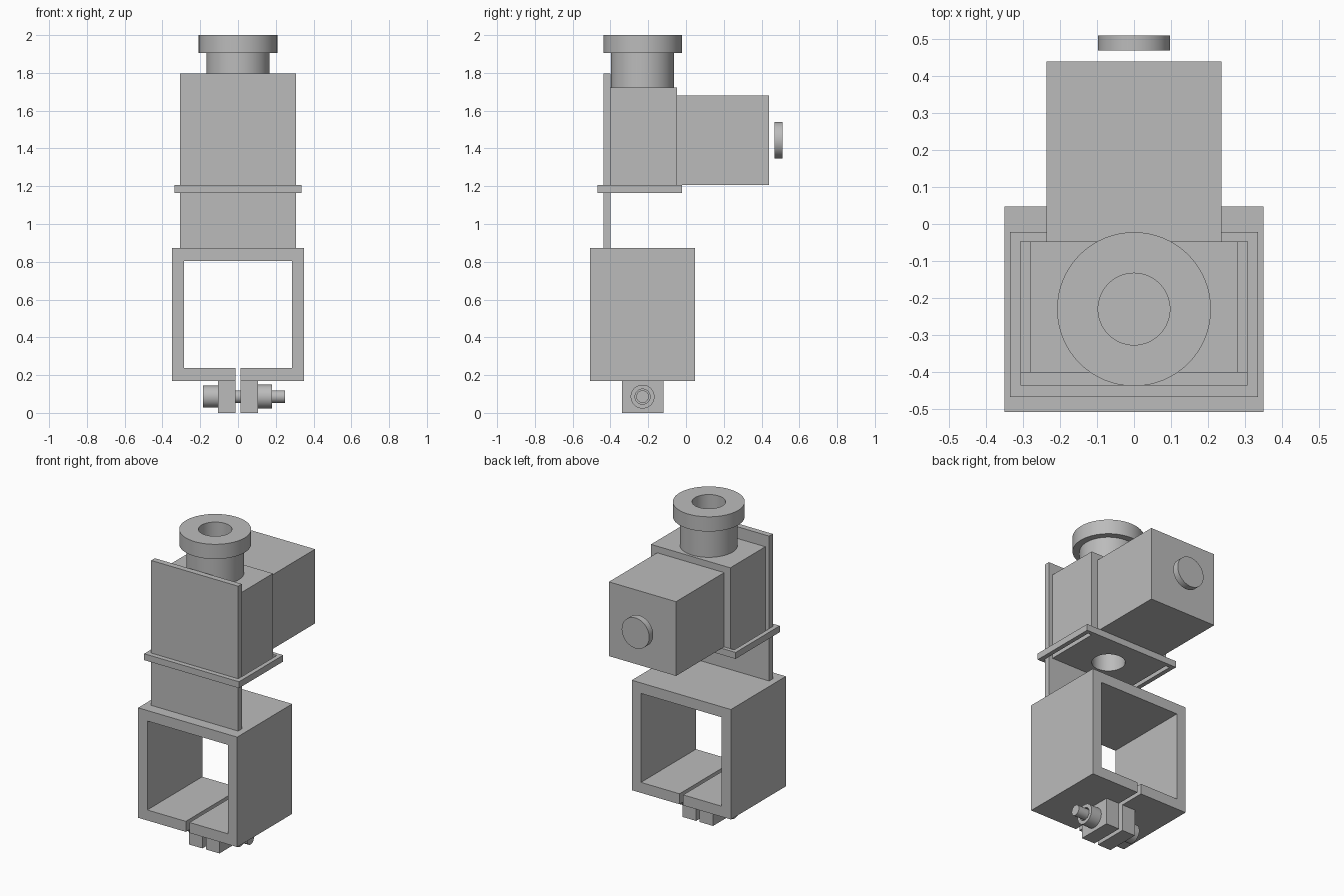
import bpy, bmesh
from math import radians
from mathutils import Matrix, Vector

scene = bpy.context.scene
if "Cube" in bpy.data.objects:
    bpy.data.objects.remove(bpy.data.objects["Cube"], do_unlink=True)

grey = bpy.data.materials.new("plain grey")
grey.use_nodes = True
colour = (0.5, 0.5, 0.5, 1)
grey.diffuse_color = colour
grey.node_tree.nodes["Principled BSDF"].inputs["Base Color"].default_value = colour

AXIS_Y = -0.23   # common centre line of bore and clamp bolt
BORE = 0.097


def finish(name, bm):
    bmesh.ops.recalc_face_normals(bm, faces=bm.faces[:])
    mesh = bpy.data.meshes.new(name)
    bm.to_mesh(mesh)
    bm.free()
    mesh.materials.append(grey)
    obj = bpy.data.objects.new(name, mesh)
    scene.collection.objects.link(obj)
    return obj


def box(name, x, y, z):
    """Box from (min, max) pairs."""
    bm = bmesh.new()
    size = [b - a for a, b in (x, y, z)]
    mid = [(a + b) / 2 for a, b in (x, y, z)]
    bmesh.ops.create_cube(bm, size=1, matrix=Matrix.Translation(mid) @ Matrix.Diagonal((*size, 1)))
    return finish(name, bm)


def activate(obj):
    bpy.ops.object.select_all(action='DESELECT')
    obj.select_set(True)
    bpy.context.view_layer.objects.active = obj


def lathe(name, profile, centre, direction=(0, 0, 1)):
    """Revolve (radius, distance) points about an axis."""
    bm = bmesh.new()
    verts = [bm.verts.new((r, 0, h)) for r, h in profile]
    edges = [bm.edges.new(pair) for pair in zip(verts, verts[1:])]
    bmesh.ops.spin(bm, geom=verts + edges, cent=(0, 0, 0), axis=(0, 0, 1),
                   angle=radians(360), steps=64)
    bmesh.ops.remove_doubles(bm, verts=bm.verts[:], dist=0.0001)
    turn = Vector((0, 0, 1)).rotation_difference(Vector(direction)).to_matrix().to_4x4()
    bm.transform(Matrix.Translation(centre) @ turn)
    obj = finish(name, bm)
    activate(obj)
    bpy.ops.object.shade_smooth_by_angle(angle=radians(30))
    return obj


def rod(name, radius, start, end, centre, direction=(0, 0, 1)):
    return lathe(name, [(0, start), (radius, start), (radius, end), (0, end)], centre, direction)


def cut(obj, cutter):
    mod = obj.modifiers.new("cut", 'BOOLEAN')
    mod.operation = 'DIFFERENCE'
    mod.solver = 'EXACT'
    mod.object = cutter
    activate(obj)
    bpy.ops.object.modifier_apply(modifier=mod.name)


# Split square clamp frame: half profile mirrored into a C, then extruded
half = [(0.013, 0.17), (0.35, 0.17), (0.35, 0.872), (-0.35, 0.872), (-0.35, 0.17), (-0.013, 0.17)]
inner = [(-0.013, 0.237), (-0.285, 0.237), (-0.285, 0.805), (0.285, 0.805), (0.285, 0.237), (0.013, 0.237)]
bm = bmesh.new()
face = bm.faces.new([bm.verts.new((x, -0.508, z)) for x, z in half + inner])
ext = bmesh.ops.extrude_face_region(bm, geom=[face])
bmesh.ops.translate(bm, vec=(0, 0.555, 0),
                    verts=[v for v in ext["geom"] if isinstance(v, bmesh.types.BMVert)])
finish("clamp_frame", bm)

# Clamp lugs under the split
for side, x in (("left", (0.013, 0.107)), ("right", (-0.107, -0.013))):
    box(side + "_clamp_lug", x, (-0.34, -0.12), (0, 0.17))

# Clamp bolt and nut
bolt = (0, AXIS_Y, 0.086)
along = (1, 0, 0)
rod("bolt_shaft", 0.033, -0.12, 0.25, bolt, along)
rod("bolt_head", 0.058, -0.185, -0.107, bolt, along)
lathe("bolt_nut", [(0.04, 0.107), (0.063, 0.107), (0.063, 0.18), (0.04, 0.18), (0.04, 0.107)], bolt, along)

# Upright plate, collar plate and main body
box("front_plate", (-0.307, 0.307), (-0.437, -0.4), (0.872, 1.797))
collar = box("collar_plate", (-0.335, 0.335), (-0.468, -0.022), (1.165, 1.206))
body = box("main_body", (-0.28, 0.28), (-0.4, -0.047), (1.206, 1.722))

# Vertical bore and collar side slots
cutters = [rod("bore_cutter", BORE, 1.1, 1.8, (0, AXIS_Y, 0))]
cut(body, cutters[0])
for s in (-1, 1):
    cutters.append(box("slot_cutter", sorted((s * 0.28, s * 0.307)), (-0.4, -0.047), (1.1, 1.3)))
for cutter in cutters:
    cut(collar, cutter)
for cutter in cutters:
    bpy.data.objects.remove(cutter, do_unlink=True)
for obj in (body, collar):
    activate(obj)
    bpy.ops.object.shade_smooth_by_angle(angle=radians(30))

# Neck with flange on top
lathe("neck_flange", [(BORE, 1.722), (0.167, 1.722), (0.167, 1.906), (0.208, 1.906),
                      (0.208, 2), (BORE, 2), (BORE, 1.722)], (0, AXIS_Y, 0))

# Rear housing and its separate round button
box("rear_housing", (-0.237, 0.237), (-0.047, 0.439), (1.206, 1.68))
rod("rear_button", BORE, 0.469, 0.51, (0, 0, 1.443), (0, 1, 0))
